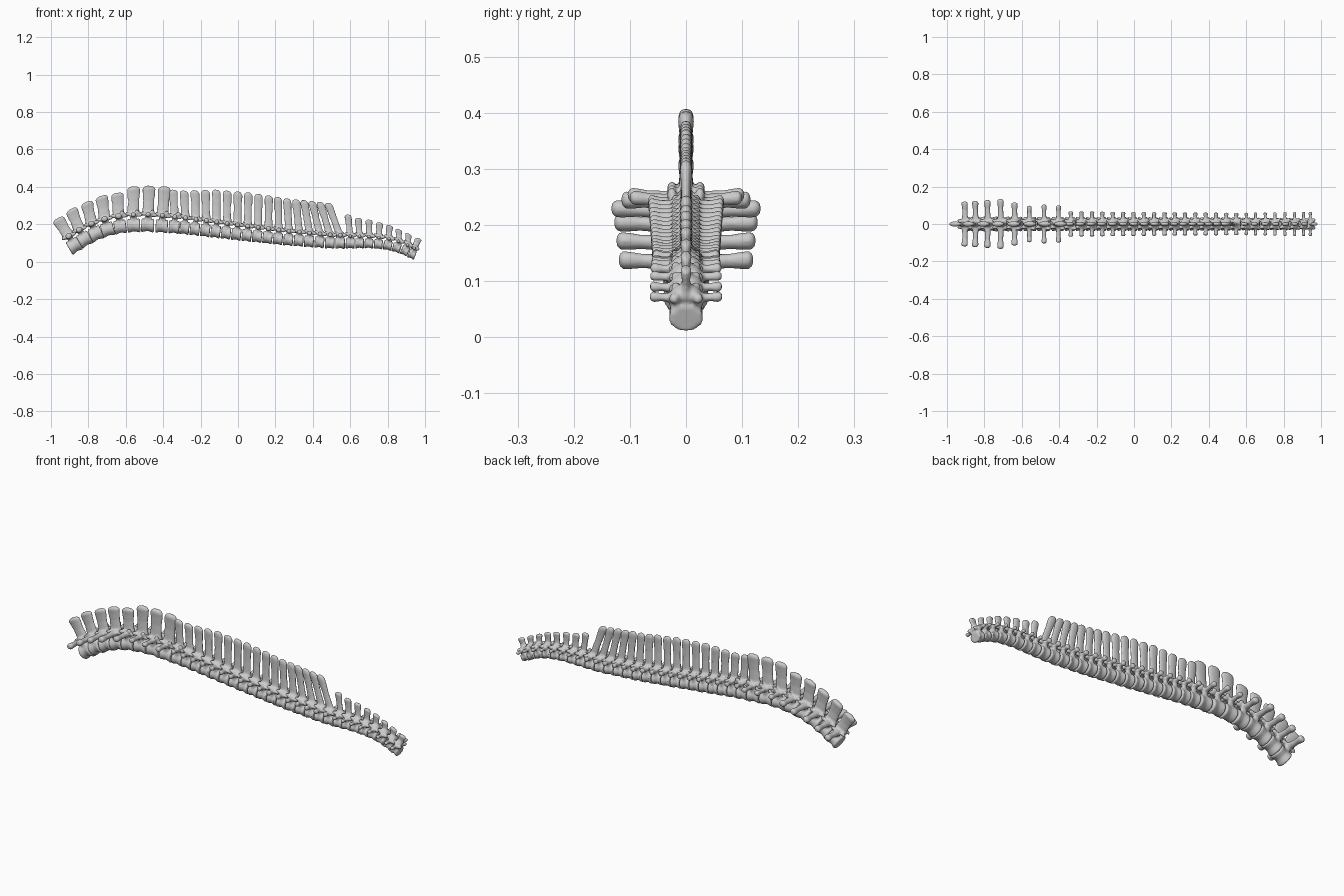
import bpy, bmesh, math
from mathutils import Vector, Matrix

if "Cube" in bpy.data.objects:
    bpy.data.objects.remove(bpy.data.objects["Cube"])


def lerp(keys, t):
    if t <= keys[0][0]:
        return keys[0][1]
    for (a, va), (b, vb) in zip(keys, keys[1:]):
        if t <= b:
            return va + (vb - va) * (t - a) / (b - a)
    return keys[-1][1]


# side profile of the column through the body centres (x, z)
PATH = [(-.905, .065), (-.84, .108), (-.76, .15), (-.68, .177), (-.6, .19), (-.5, .195), (-.3, .181),
        (0, .145), (.25, .117), (.5, .098), (.7, .097), (.8, .088), (.88, .065), (.945, .03)]


def centre(x):
    # averaging the polyline gives a smooth curve
    return sum(lerp(PATH, x + d * .01) for d in range(-3, 4)) / 7


def loft(bm, axis, rings, n=14):
    """Closed tube along axis; ring = (s, y, n, radius_a, radius_b)."""
    u, v = {'s': (1, 2), 'y': (0, 2), 'n': (0, 1)}[axis]
    loops = []
    for r in rings:
        loop = []
        for k in range(n):
            a = math.tau * k / n
            p = list(r[:3])
            p[u] += r[3] * math.cos(a)
            p[v] += r[4] * math.sin(a)
            loop.append(bm.verts.new(p))
        loops.append(loop)
    for a, b in zip(loops, loops[1:]):
        for k in range(n):
            j = (k + 1) % n
            bm.faces.new((a[k], a[j], b[j], b[k]))
    bm.faces.new(loops[0])
    bm.faces.new(loops[-1])


def knob(bm, c, r):
    m = Matrix.Translation(c) @ Matrix.Diagonal((*r, 1))
    bmesh.ops.create_uvsphere(bm, u_segments=12, v_segments=8, radius=1, matrix=m)


# vertebra stations, rear to front: 8 rear, 17 middle, 8 neck
stations = [-.875, -.82, -.76, -.697, -.63, -.557, -.483, -.408]
stations += [-.342 + .0555 * i for i in range(17)]
stations += [.60, .65, .70, .75, .80, .848, .892, .93]

# top points of the spinous processes
tops = [(-.965, .232), (-.893, .282), (-.81, .32), (-.73, .352), (-.645, .368),
        (-.557, .402), (-.475, .406), (-.392, .402)]
TX = [(0, -.347), (6, 0), (9, .165), (12, .31), (16, .48)]
TZ = [(0, .385), (1, .38), (4, .385), (7, .37), (11, .338), (16, .315)]
tops += [(lerp(TX, i), lerp(TZ, i)) for i in range(17)]
tops += [(.587, .252), (.642, .235), (.70, .225), (.757, .21), (.81, .195), (.86, .173), (.912, .15), (.967, .125)]

# proportions by station number
BODY_N = [(0, .04), (8, .036), (24, .031), (27, .027), (32, .026)]
BODY_Y = [(0, .042), (8, .039), (24, .037), (32, .032)]
ARCH = [(0, .055), (8, .054), (24, .042), (32, .036)]
WING = [(0, .12), (2, .128), (3, .133), (4, .115), (5, .098), (6, .104), (7, .1),
        (8, .068), (16, .063), (24, .06), (32, .065)]


def vertebra(i, x):
    rear, neck = i < 8, i > 24
    org = Vector((x, 0, centre(x)))
    t = Vector((.04, 0, centre(x + .02) - centre(x - .02))).normalized()
    up = Vector((-t.z, 0, t.x))
    j, k = max(i - 1, 0), min(i + 1, 32)
    pa, pb = [Vector((stations[q], 0, centre(stations[q]))) for q in (j, k)]
    L = (pb - pa).length / (k - j)
    h = L * (.5 if i < 4 else .46)
    rn, ry, arch = lerp(BODY_N, i), lerp(BODY_Y, i), lerp(ARCH, i)
    bm = bmesh.new()
    # spool-shaped body
    loft(bm, 's', [(f * h, 0, .002 * (1 - abs(f)), ry * w, rn * w) for f, w in
                   ((-1, .88), (-.85, 1), (-.5, .92), (0, .84), (.5, .92), (.85, 1), (1, .88))], 20)
    # arch roof
    knob(bm, (0, 0, arch + .008), (L * .45, .026, .013))
    wing = lerp(WING, i)
    wn = arch - (.004 if neck else 0)
    for sd in (-1, 1):
        # pedicle
        loft(bm, 'n', [(0, sd * .02, rn * .5, L * .3, .009), (0, sd * .021, arch * .9, L * .24, .008),
                       (0, sd * .02, arch + .008, L * .3, .008)])
        # joint processes front and back
        knob(bm, (L * .43, sd * .021, arch + .002), (L * .26, .01, .010))
        knob(bm, (-L * .42, sd * .018, arch + .009), (L * .24, .009, .010))
        if 3 < i < 9:
            knob(bm, (L * .3, sd * .025, arch + .017), (.013, .009, .013))
        # transverse process
        a, b = (.015, .013) if rear else (.0085, .008) if neck else (.011, .011)
        if 4 < i < 8:
            a, b = .012, .011
        rise = .006 if rear else .003
        loft(bm, 'y', [(0, sd * (.012 + (wing - .012) * f), wn + rise * f, a * w, b * w) for f, w in
                       ((0, 1.3), (.3, 1.05), (.6, .95), (.8, 1.15), (.93, 1.2), (.98, .85), (1, .4))])
    # spinous process, leaning to its top point
    d = Vector((tops[i][0], 0, tops[i][1])) - org
    ts, tn = d.dot(t), d.dot(up)
    wide = .037 if rear else .021 if neck else lerp([(8, .027), (24, .024)], i)
    thick = .0125 if rear else .009 if neck else .0095
    n0 = arch - .002
    prof = ((0, 1, 1.5), (.2, .86, 1), (.5, .82, .8), (.75, .92, .95), (.9, .95, 1.15), (.97, .72, .95), (1, .4, .5))
    loft(bm, 'n', [(ts * f, 0, n0 + (tn - n0) * f, wide * w, thick * q) for f, w, q in prof], 16)
    bmesh.ops.recalc_face_normals(bm, faces=bm.faces)
    m = Matrix.Translation(org) @ Matrix((t, (0, 1, 0), up)).transposed().to_4x4()
    bmesh.ops.transform(bm, matrix=m, verts=bm.verts)
    name = ('rear' if rear else 'neck' if neck else 'middle') + '_vertebra'
    me = bpy.data.meshes.new(name)
    bm.to_mesh(me)
    bm.free()
    ob = bpy.data.objects.new(name, me)
    bpy.context.collection.objects.link(ob)
    # fuse the parts into one organic bone
    r = ob.modifiers.new('fuse', 'REMESH')
    r.mode = 'VOXEL'
    r.voxel_size = .0045
    r.use_smooth_shade = True
    s = ob.modifiers.new('soften', 'SMOOTH')
    s.factor = .5
    s.iterations = 2


for i, x in enumerate(stations):
    vertebra(i, x)
